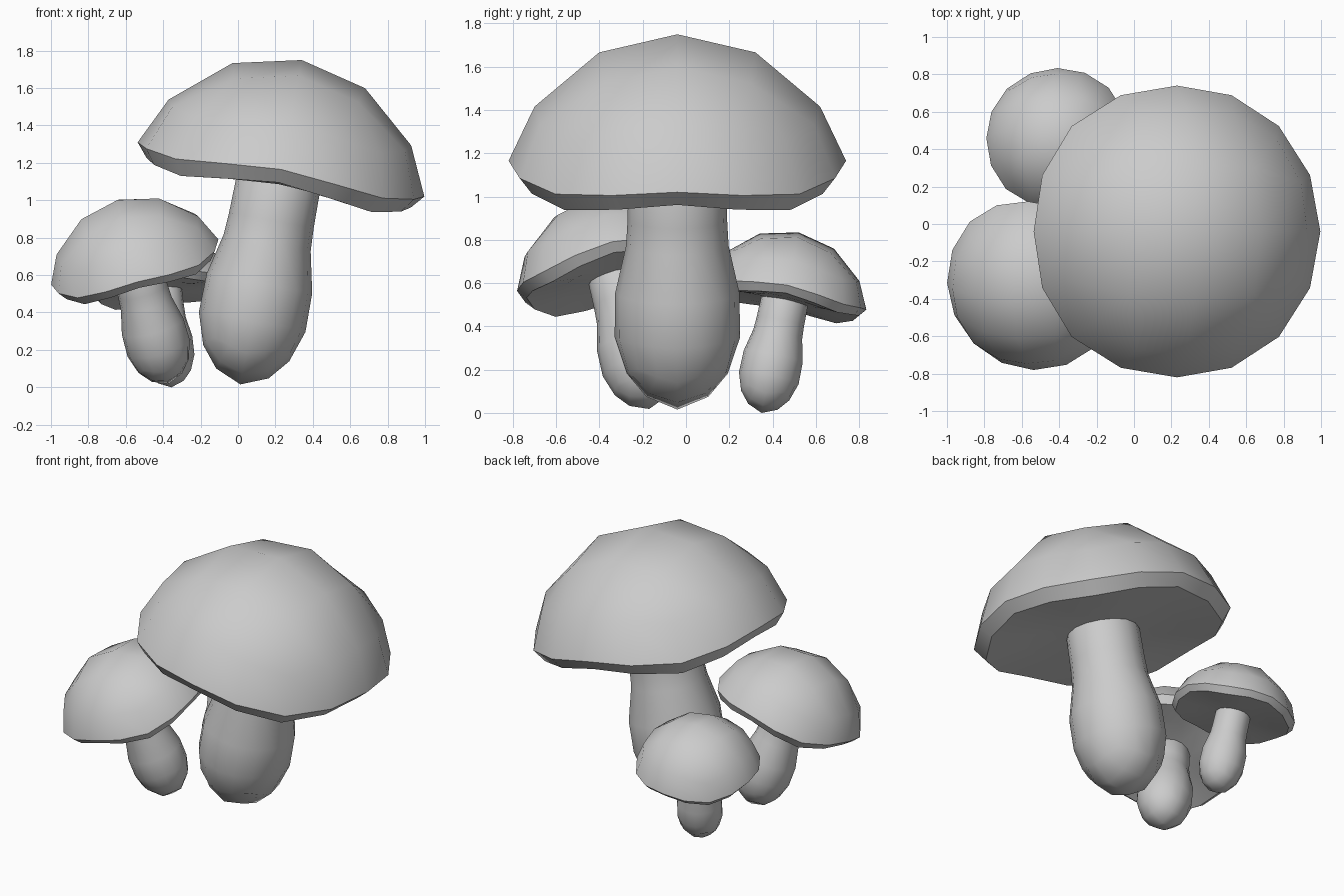
import bpy, math
from mathutils import Vector, Matrix

if "Cube" in bpy.data.objects:
    bpy.data.objects.remove(bpy.data.objects["Cube"])

# Profiles: (radius, height, corner radius, corner height). "Corner" = diagonal
# directions, as the forms are rounded boxes. First/last are poles; next are 8-rings.
CAP = [(0, .595, 0, .595), (.361, .51, .48, .43), (.66, .255, .71, .185),
       (.78, 0, .797, -.05), (.72, -.071, .735, -.134),
       (.45, -.08, .47, -.10), (.22, -.08, .24, -.085), (0, -.08, 0, -.08)]
STEM = [(0, .02, 0, .02), (.10, .01, .13, .01), (.2, -.02, .2, -.02),
        (.227, -.09, .227, -.09), (.23, -.277, .23, -.277), (.237, -.40, .237, -.40),
        (.287, -.62, .287, -.62), (.29, -.83, .287, -.82), (.234, -1.0, .255, -.95),
        (.143, -1.11, .182, -1.07), (0, -1.17, 0, -1.17)]


def rounded_box(name, profile, scale, center, lean):
    verts, rings, faces = [], [], []
    last = len(profile) - 1
    for i, (r, h, rc, hc) in enumerate(profile):
        n = 1 if i in (0, last) else 8 if i in (1, last - 1) else 16
        ring = []
        for k in range(n):
            a = 2 * math.pi * k / n
            w = math.sin(2 * a) ** 2
            rad, z = r + (rc - r) * w, h + (hc - h) * w
            ring.append(len(verts))
            verts.append((rad * math.cos(a), rad * math.sin(a), z))
        rings.append(ring)

    # Grid-like end faces
    def end(c, inner, outer, flip):
        fs = []
        for q in range(4):
            a, b, d = inner[2 * q], inner[2 * q + 1], inner[(2 * q + 2) % 8]
            o = [outer[(4 * q + k) % 16] for k in range(5)]
            fs += [(c, a, b, d), (a, o[0], o[1], b), (b, o[1], o[2], o[3]), (b, o[3], o[4], d)]
        faces.extend(tuple(reversed(f)) if flip else f for f in fs)

    end(rings[0][0], rings[1], rings[2], False)
    end(rings[-1][0], rings[-2], rings[-3], True)
    # Side bands
    for up, lo in zip(rings[2:-3], rings[3:-2]):
        for k in range(16):
            m = (k + 1) % 16
            faces.append((up[k], lo[k], lo[m], up[m]))

    # Lean the form about the cap centre
    axis = Vector((lean[0], lean[1], math.sqrt(1 - lean[0] ** 2 - lean[1] ** 2)))
    rot = Vector((0, 0, 1)).rotation_difference(axis).to_matrix().to_4x4()
    mesh = bpy.data.meshes.new(name)
    mesh.from_pydata(verts, [], faces)
    mesh.transform(Matrix.Translation(center) @ rot @ Matrix.Scale(scale, 4))
    ob = bpy.data.objects.new(name, mesh)
    bpy.context.collection.objects.link(ob)
    bpy.ops.object.select_all(action='DESELECT')
    ob.select_set(True)
    bpy.context.view_layer.objects.active = ob
    bpy.ops.object.shade_smooth_by_angle(angle=math.radians(40))


# Three mushrooms: scale, cap centre, lean
for name, scale, center, lean in [
        ("large", 1.0, (.23, -.04, 1.165), (.186, 0)),
        ("medium", .594, (-.552, -.33, .67), (-.26, -.23)),
        ("small", .485, (-.413, .463, .553), (-.10, .20))]:
    rounded_box(name + "_mushroom_cap", CAP, scale, center, lean)
    rounded_box(name + "_mushroom_stem", STEM, scale, center, lean)
